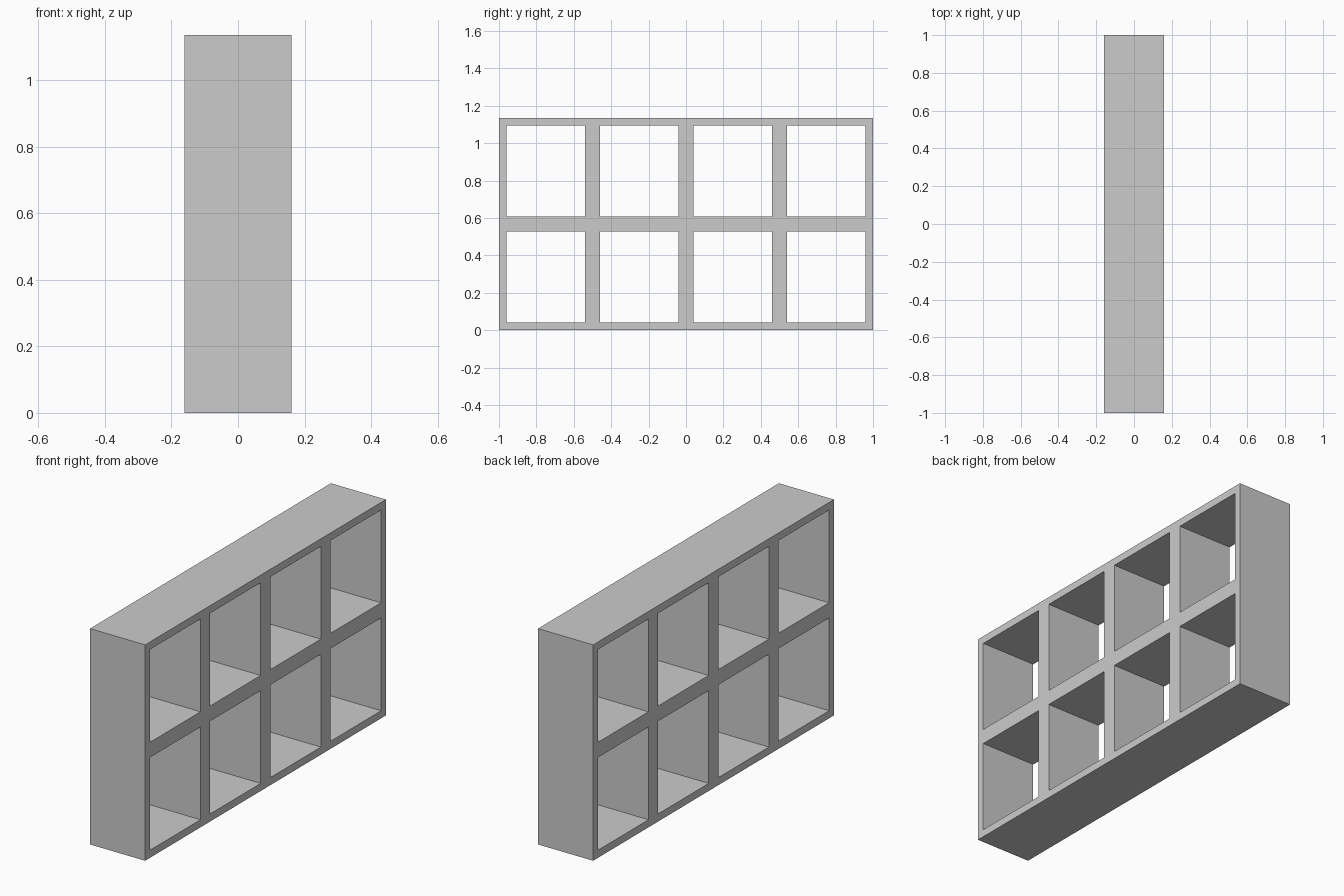
import bpy, bmesh

if "Cube" in bpy.data.objects:
    bpy.data.objects.remove(bpy.data.objects["Cube"])

WIDTH, DEPTH, HEIGHT = 2.0, 0.32, 1.135
COLS, ROWS, WALL = 4, 2, 0.04


def grid_lines(start, length, count):
    """Panel edge positions: outer walls are single, inner dividers double thickness."""
    step = length / count
    lines = [start]
    for i in range(count):
        lines += [start + i * step + WALL, start + (i + 1) * step - WALL]
    return lines + [start + length]


ys = grid_lines(-WIDTH / 2, WIDTH, COLS)
zs = grid_lines(0, HEIGHT, ROWS)

# Flat lattice on one side, leaving out the open compartments
bm = bmesh.new()
verts = [[bm.verts.new((-DEPTH / 2, y, z)) for z in zs] for y in ys]
for i in range(len(ys) - 1):
    for j in range(len(zs) - 1):
        if i % 2 and j % 2:
            continue
        bm.faces.new((verts[i][j], verts[i + 1][j], verts[i + 1][j + 1], verts[i][j + 1]))

# Extrude through the depth, keeping both open sides
front = bm.faces[:]
extruded = bmesh.ops.extrude_face_region(bm, geom=front, use_keep_orig=True)["geom"]
bmesh.ops.translate(bm, vec=(DEPTH, 0, 0),
                    verts=[v for v in extruded if isinstance(v, bmesh.types.BMVert)])
bmesh.ops.recalc_face_normals(bm, faces=bm.faces[:])

mesh = bpy.data.meshes.new("cubby_shelf")
bm.to_mesh(mesh)
bm.free()
bpy.context.collection.objects.link(bpy.data.objects.new("cubby_shelf", mesh))
